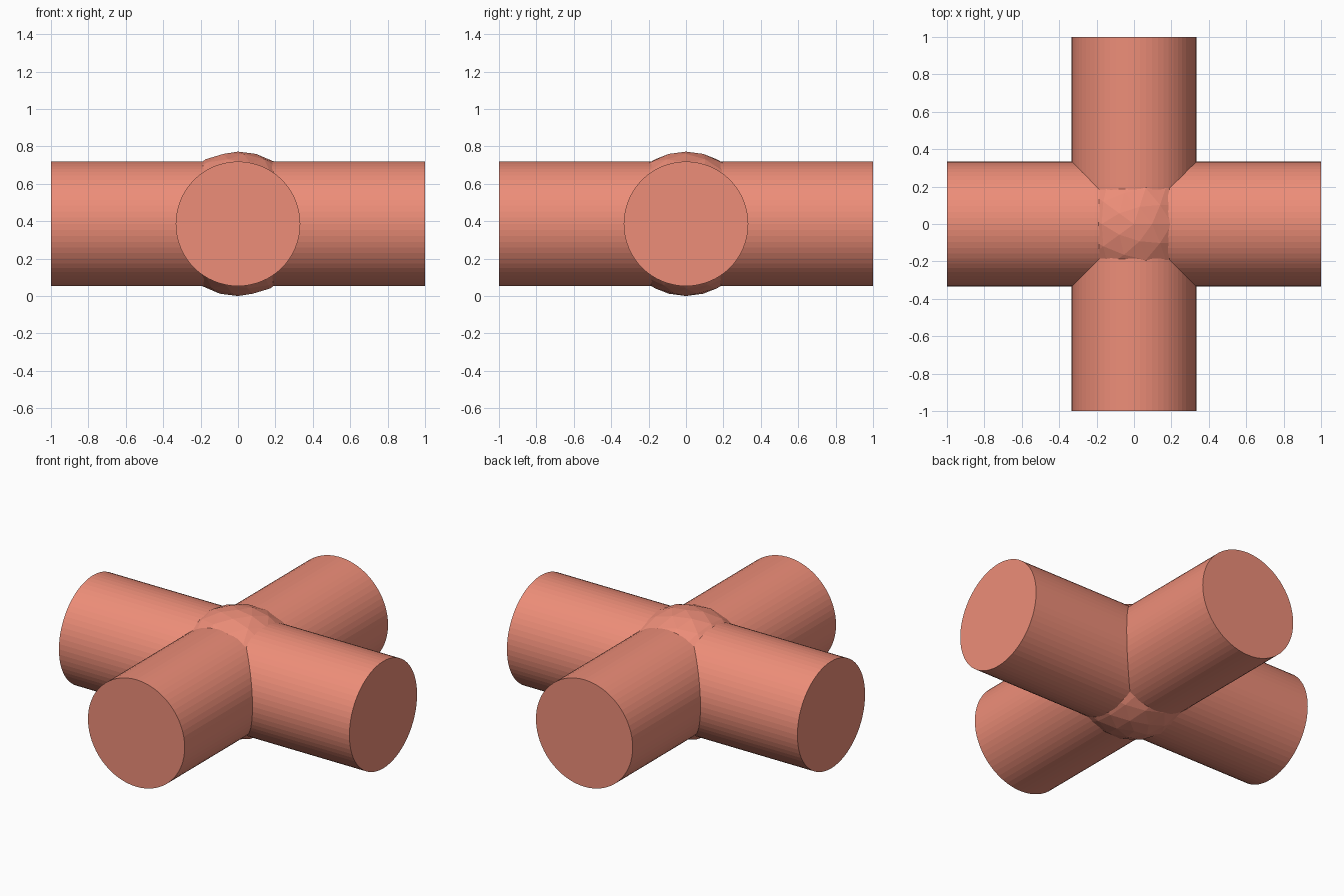
import bpy
import bmesh
from math import pi, cos, sin
from mathutils import Matrix

if "Cube" in bpy.data.objects:
    bpy.data.objects.remove(bpy.data.objects["Cube"])

R_PIPE, R_HUB, SIDES = 0.333, 0.386, 64
Z = R_HUB


def add_arm(bm, turn):
    """One pipe arm: flat outer cap, inner end mitred at 45 degrees."""
    rot = Matrix.Rotation(turn, 3, 'Z')
    outer, inner = [], []
    for i in range(SIDES):
        a = 2 * pi * i / SIDES
        y, z = R_PIPE * cos(a), R_PIPE * sin(a)
        for ring, x in ((outer, 1), (inner, abs(y))):
            v = bm.verts.new((x, y, z))
            v.co = rot @ v.co
            v.co.z += Z
            ring.append(v)
    bm.faces.new(outer)
    for i in range(SIDES):
        j = (i + 1) % SIDES
        bm.faces.new((outer[i], inner[i], inner[j], outer[j]))


# Four mitred arms welded into a cross
bm = bmesh.new()
for k in range(4):
    add_arm(bm, k * pi / 2)
bmesh.ops.remove_doubles(bm, verts=bm.verts, dist=1e-4)
bmesh.ops.recalc_face_normals(bm, faces=bm.faces)
me = bpy.data.meshes.new("pipe_cross")
bm.to_mesh(me)
bm.free()
cross = bpy.data.objects.new("pipe_cross", me)
bpy.context.collection.objects.link(cross)

# Faceted ball at the junction
bpy.ops.mesh.primitive_ico_sphere_add(subdivisions=3, radius=R_HUB, location=(0, 0, Z))
hub = bpy.context.object
hub.name = "junction_ball"

# Fuse ball and cross into one solid
bpy.context.view_layer.objects.active = cross
mod = cross.modifiers.new("fuse", 'BOOLEAN')
mod.operation = 'UNION'
mod.solver = 'EXACT'
mod.object = hub
bpy.ops.object.modifier_apply(modifier=mod.name)
bpy.data.objects.remove(hub, do_unlink=True)

# Salmon colour
mat = bpy.data.materials.new("salmon")
mat.diffuse_color = (0.85, 0.27, 0.19, 1)
mat.use_nodes = True
mat.node_tree.nodes["Principled BSDF"].inputs["Base Color"].default_value = mat.diffuse_color
cross.data.materials.clear()
cross.data.materials.append(mat)
for p in cross.data.polygons:
    p.material_index = 0
    p.use_smooth = False
